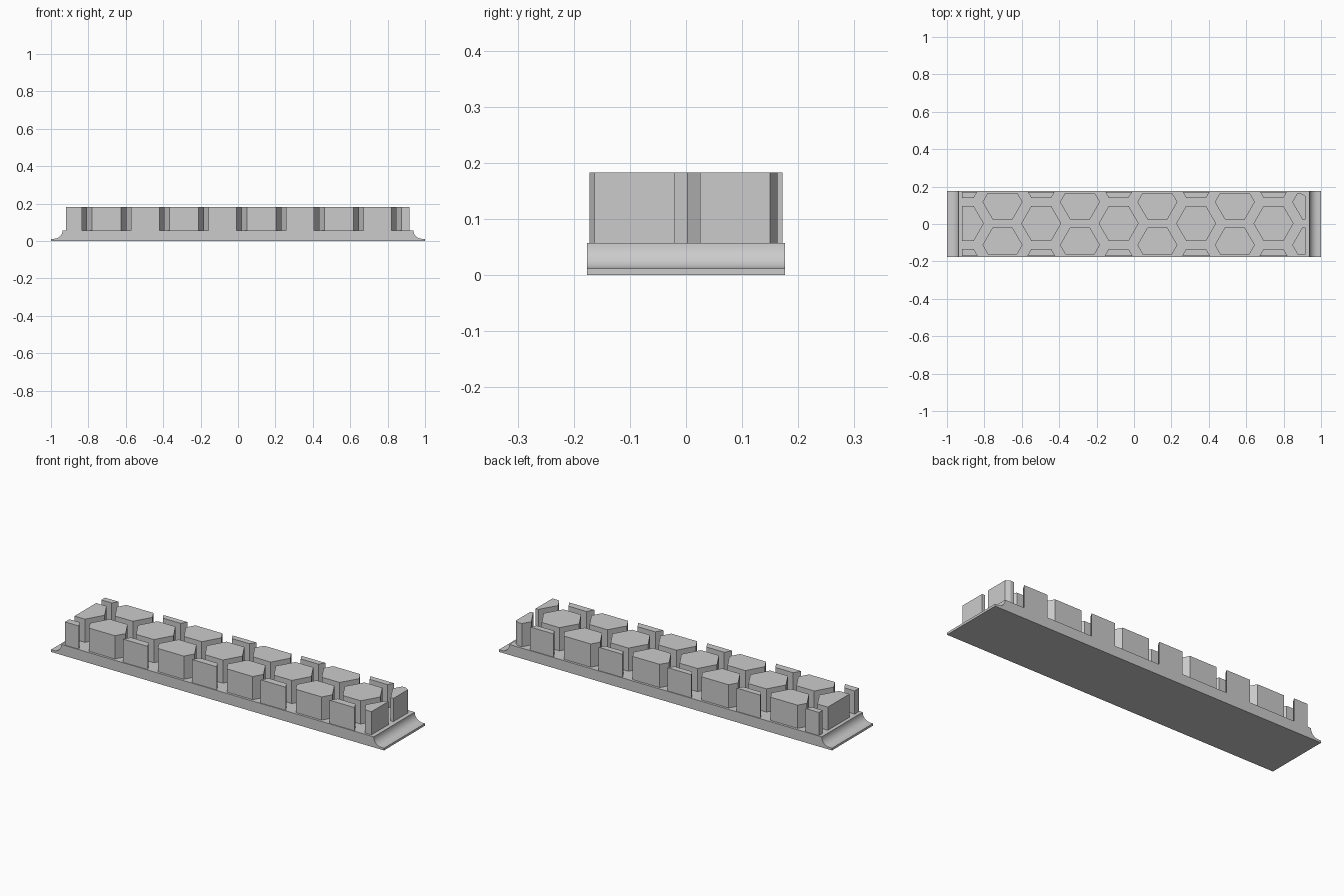
import bpy, bmesh, math
from mathutils import Vector

cube = bpy.data.objects.get("Cube")
if cube:
    bpy.data.objects.remove(cube, do_unlink=True)

grey = bpy.data.materials.new("plain grey")
grey.use_nodes = True
COLOUR = (0.6, 0.6, 0.6, 1)
grey.diffuse_color = COLOUR
grey.node_tree.nodes["Principled BSDF"].inputs["Base Color"].default_value = COLOUR

BASE_TOP, TOP = 0.057, 0.183
RADIUS, COLUMN, ROW = 0.107, 0.207, 0.115


def finish(bm, name):
    bmesh.ops.recalc_face_normals(bm, faces=bm.faces)
    mesh = bpy.data.meshes.new(name)
    bm.to_mesh(mesh)
    bm.free()
    mesh.materials.append(grey)
    obj = bpy.data.objects.new(name, mesh)
    bpy.context.collection.objects.link(obj)
    return obj


def extrude(bm, face, offset):
    grown = bmesh.ops.extrude_face_region(bm, geom=[face])["geom"]
    verts = [g for g in grown if isinstance(g, bmesh.types.BMVert)]
    bmesh.ops.translate(bm, verts=verts, vec=offset)


def hex_block(name, x, y, cuts):
    """Hexagonal prism trimmed by vertical planes (point, outward direction)."""
    bm = bmesh.new()
    angles = [math.radians(60 * k) for k in range(6)]
    bm.faces.new([bm.verts.new((x + RADIUS * math.cos(a), y + RADIUS * math.sin(a), BASE_TOP))
                  for a in angles])
    for point, outward in cuts:
        bmesh.ops.bisect_plane(bm, geom=bm.verts[:] + bm.edges[:] + bm.faces[:],
                               plane_co=(*point, 0), plane_no=(*outward, 0), clear_outer=True)
    bm.faces.ensure_lookup_table()
    extrude(bm, bm.faces[0], Vector((0, 0, TOP - BASE_TOP)))
    return finish(bm, name)


# Base plate with concave flared ends
lip, r = 0.012, BASE_TOP - 0.012
end = [(1, 0), (1, lip)]
for k in range(13):
    a = math.radians(270 - 90 * k / 12)
    end.append((0.983 + r * math.cos(a), BASE_TOP + r * math.sin(a)))
outline = end + [(-x, z) for x, z in reversed(end)]
bm = bmesh.new()
profile = bm.faces.new([bm.verts.new((x, -0.176, z)) for x, z in outline])
extrude(bm, profile, Vector((0, 0.352, 0)))
base = finish(bm, "base_plate")
bpy.context.view_layer.objects.active = base
base.select_set(True)
bpy.ops.object.shade_smooth_by_angle(angle=math.radians(30))
base.select_set(False)

# Staggered hexagonal blocks, trimmed at the plate edges
for col in range(10):
    odd = col % 2
    side = 0.163 if odd else 0.172
    cuts = [((0, side), (0, 1)), ((0, -side), (0, -1)),
            ((-0.919, 0), (-1, 0)), ((0.916, 0), (1, 0))]
    for row in ((-1, 1) if odd else (-2, 0, 2)):
        trims = list(cuts)
        if col == 9 and row == 1:
            trims.append(((0.916, 0.15), (0.5, 0.866)))  # clipped corner
        hex_block(f"hex_block_{col}_{row + 2}", -0.91 + COLUMN * col, 0.003 + ROW * row, trims)
